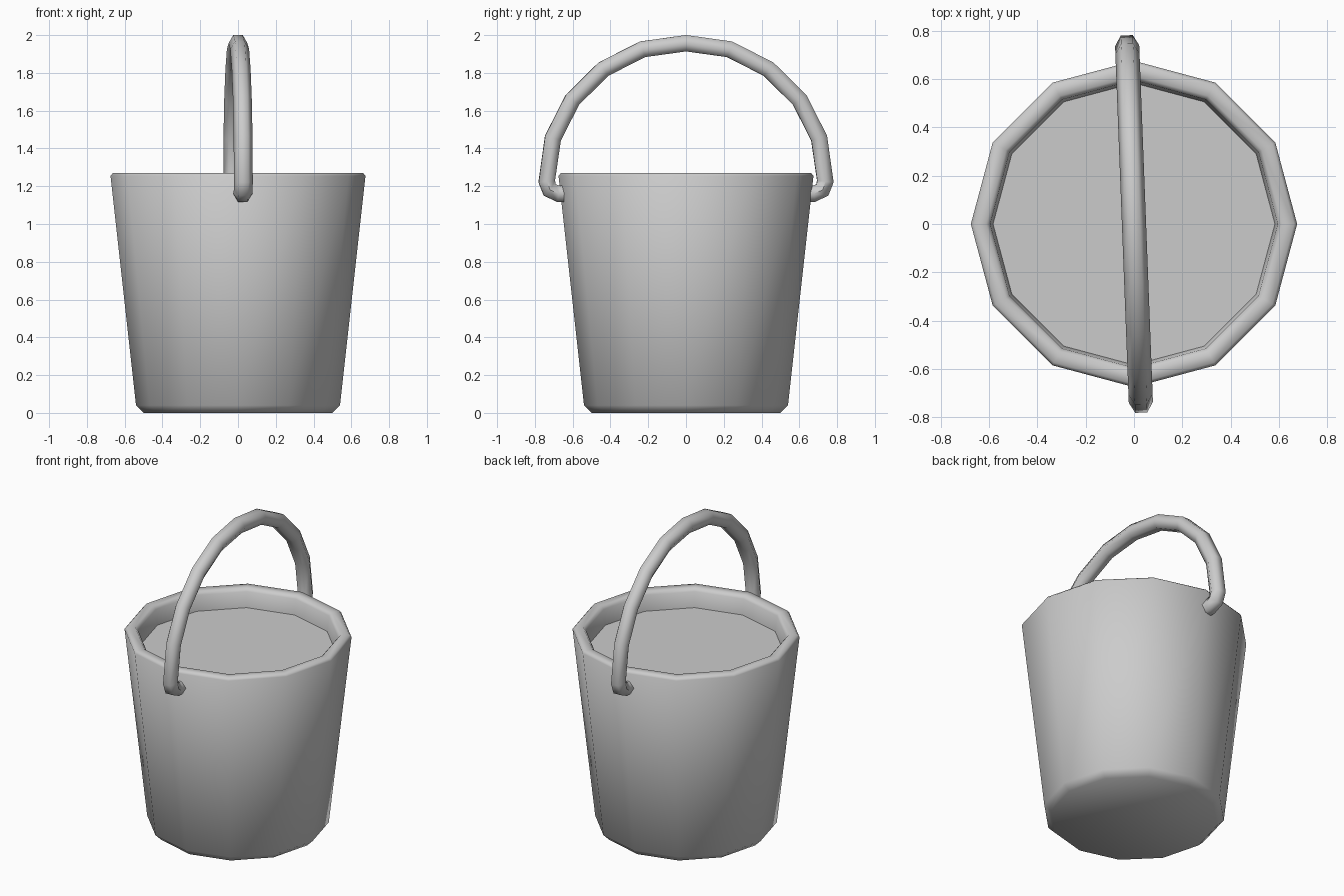
import bpy, bmesh, math
from mathutils import Vector

if "Cube" in bpy.data.objects:
    bpy.data.objects.remove(bpy.data.objects["Cube"])

SIDES = 12


def finish(name, bm, angle=None):
    bmesh.ops.recalc_face_normals(bm, faces=bm.faces)
    mesh = bpy.data.meshes.new(name)
    bm.to_mesh(mesh)
    bm.free()
    ob = bpy.data.objects.new(name, mesh)
    bpy.context.collection.objects.link(ob)
    if angle:
        bpy.ops.object.select_all(action='DESELECT')
        ob.select_set(True)
        bpy.context.view_layer.objects.active = ob
        bpy.ops.object.shade_smooth_by_angle(angle=math.radians(angle))
    return ob


def bridge(bm, rings):
    n = len(rings[0])
    for a, b in zip(rings, rings[1:]):
        for i in range(n):
            j = (i + 1) % n
            bm.faces.new((a[i], a[j], b[j], b[i]))


def circle(bm, r, z):
    return [bm.verts.new((r * math.cos(2 * math.pi * i / SIDES),
                          r * math.sin(2 * math.pi * i / SIDES), z))
            for i in range(SIDES)]


# bucket shell: tapered wall, chamfered base, rolled rim, inner wall to the contents
profile = [(0.50, 0.0), (0.54, 0.04), (0.675, 1.255), (0.662, 1.27),
           (0.612, 1.27), (0.595, 1.25), (0.583, 1.15)]
bm = bmesh.new()
rings = [circle(bm, r, z) for r, z in profile]
bridge(bm, rings)
bm.faces.new(rings[0])
finish("bucket", bm, 60)

# flat surface of the contents
bm = bmesh.new()
bm.faces.new(circle(bm, 0.583, 1.15))
contents = finish("contents", bm)

# handle: six-sided tube along a mirrored arch, ends hooked into the wall
half = [(0.635, 1.16), (0.675, 1.16), (0.722, 1.18), (0.738, 1.225),
        (0.705, 1.455), (0.602, 1.657), (0.437, 1.82), (0.23, 1.925)]
path = half + [(0, 1.957)] + [(-y, z) for y, z in reversed(half)]
path = [Vector((0, y, z)) for y, z in path]
R = 0.05
bm = bmesh.new()
rings = []
for k, p in enumerate(path):
    d_in = (p - path[max(k - 1, 0)]).normalized()
    d_out = (path[min(k + 1, len(path) - 1)] - p).normalized()
    t = (d_in + d_out).normalized()
    side = Vector((1, 0, 0))
    out = t.cross(side)
    rings.append([bm.verts.new(p + R * (math.cos(a) * side + math.sin(a) * out))
                  for a in (i * math.pi / 3 for i in range(6))])
bridge(bm, rings)
bm.faces.new(rings[0])
bm.faces.new(rings[-1])
handle = finish("handle", bm, 62)
handle.rotation_euler.z = math.radians(2.2)
